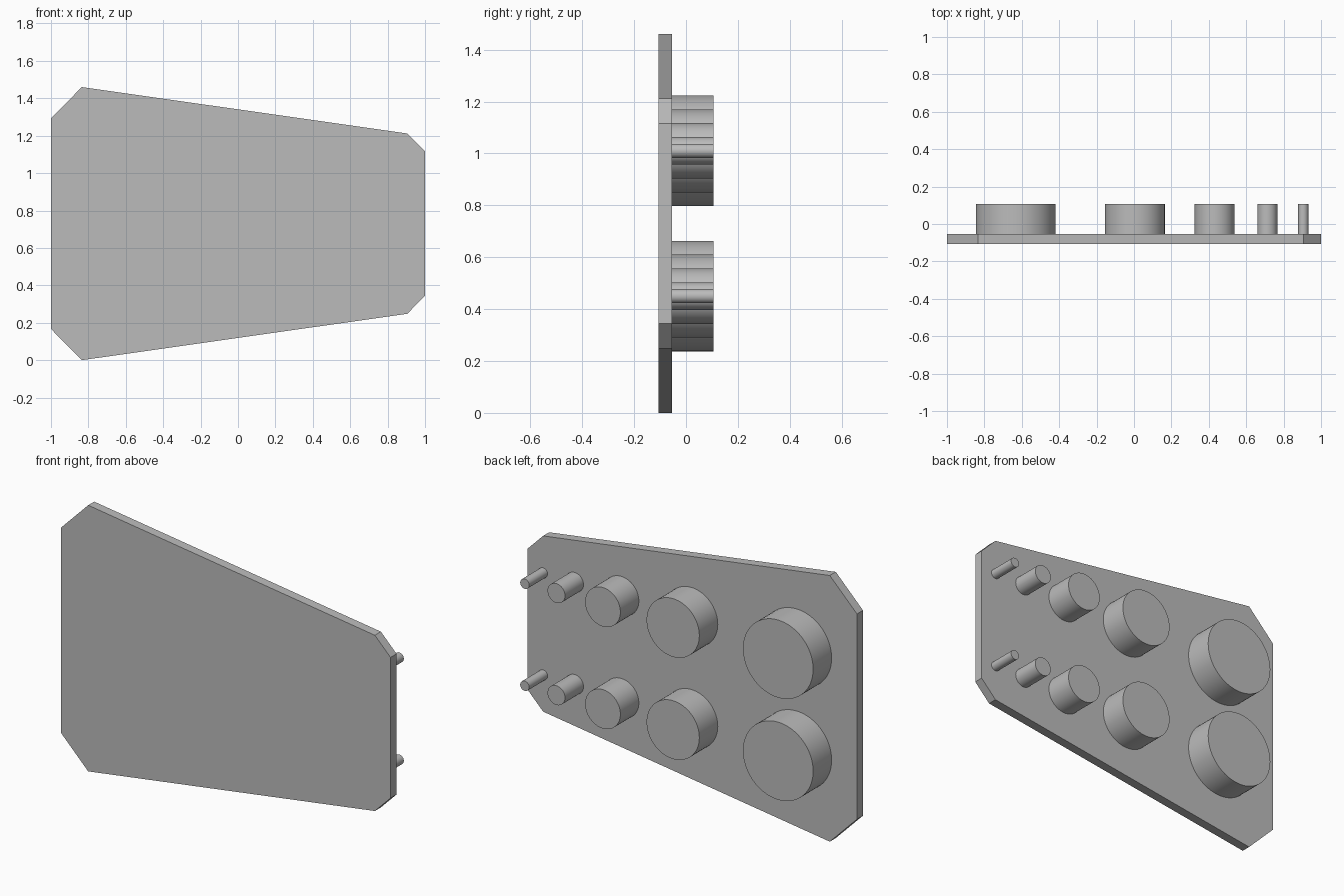
import bpy, bmesh, math
from mathutils import Matrix

cube = bpy.data.objects.get("Cube")
if cube:
    bpy.data.objects.remove(cube, do_unlink=True)

FRONT, PLATE_BACK, PEG_END = -0.106, -0.054, 0.106
MID_Z = 0.73

grey = bpy.data.materials.new("plain_grey")
grey.use_nodes = True
grey.diffuse_color = (0.5, 0.5, 0.5, 1)
grey.node_tree.nodes["Principled BSDF"].inputs["Base Color"].default_value = grey.diffuse_color


def add_object(name, bm):
    bmesh.ops.recalc_face_normals(bm, faces=bm.faces)
    mesh = bpy.data.meshes.new(name)
    bm.to_mesh(mesh)
    bm.free()
    mesh.materials.append(grey)
    obj = bpy.data.objects.new(name, mesh)
    bpy.context.collection.objects.link(obj)
    return obj


# Tapered plate with clipped corners, mirrored about its middle height
upper = [(-1, 0.563), (-0.835, 0.73), (0.905, 0.482), (1, 0.386)]
outline = [(x, MID_Z + h) for x, h in upper]
outline += [(x, MID_Z - h) for x, h in reversed(upper)]
bm = bmesh.new()
face = bm.faces.new([bm.verts.new((x, FRONT, z)) for x, z in outline])
result = bmesh.ops.extrude_face_region(bm, geom=[face])
verts = [v for v in result["geom"] if isinstance(v, bmesh.types.BMVert)]
bmesh.ops.translate(bm, verts=verts, vec=(0, PLATE_BACK - FRONT, 0))
add_object("plate", bm)


# Two rows of round pegs on the back, shrinking towards the narrow end
def peg(name, x, z, radius):
    bm = bmesh.new()
    place = Matrix.Translation((x, (PLATE_BACK + PEG_END) / 2, z)) @ Matrix.Rotation(math.pi / 2, 4, "X")
    bmesh.ops.create_cone(bm, cap_ends=True, segments=64, radius1=radius, radius2=radius,
                          depth=PEG_END - PLATE_BACK, matrix=place)
    obj = add_object(name, bm)
    bpy.ops.object.select_all(action="DESELECT")
    obj.select_set(True)
    bpy.context.view_layer.objects.active = obj
    bpy.ops.object.shade_smooth_by_angle(angle=math.radians(30))


pegs = [(-0.633, 0.213), (0.005, 0.16), (0.431, 0.107), (0.713, 0.053), (0.905, 0.027)]
for row, side in (("upper", 1), ("lower", -1)):
    for i, (x, radius) in enumerate(pegs, 1):
        peg(f"{row}_peg_{i}", x, MID_Z + side * 0.28, radius)
